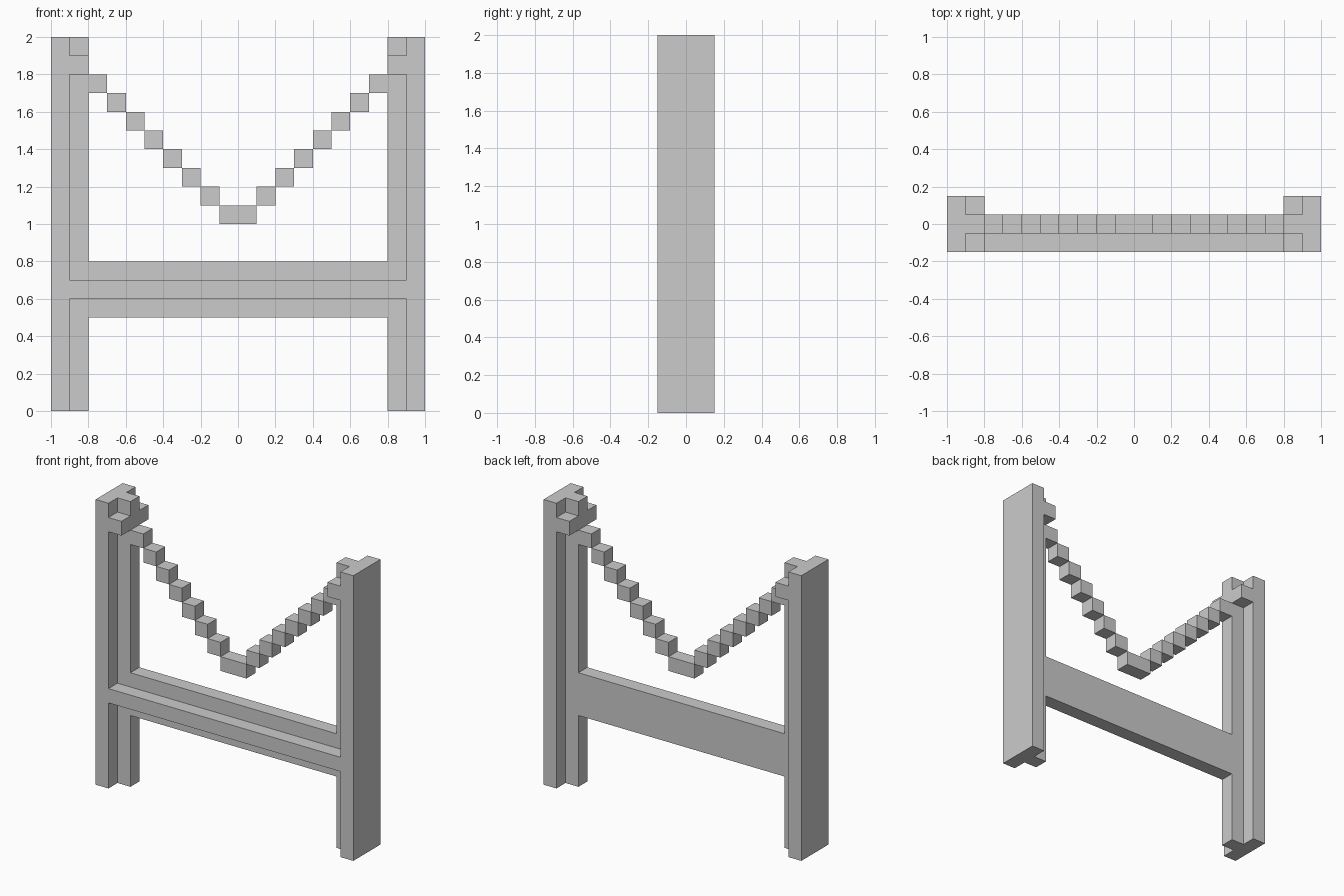
import bpy, bmesh

if "Cube" in bpy.data.objects:
    bpy.data.objects.remove(bpy.data.objects["Cube"])

U = 0.1  # block size


def prism(name, outline, z0, z1):
    """Extrude an (x, y) outline from z0 to z1."""
    bm = bmesh.new()
    base = bm.faces.new([bm.verts.new((x, y, z0)) for x, y in outline])
    top = bmesh.ops.extrude_face_region(bm, geom=[base], use_keep_orig=True)
    verts = [g for g in top["geom"] if isinstance(g, bmesh.types.BMVert)]
    bmesh.ops.translate(bm, vec=(0, 0, z1 - z0), verts=verts)
    bmesh.ops.recalc_face_normals(bm, faces=bm.faces)
    mesh = bpy.data.meshes.new(name)
    bm.to_mesh(mesh)
    bm.free()
    obj = bpy.data.objects.new(name, mesh)
    bpy.context.collection.objects.link(obj)
    return obj


def box(name, x0, x1, y0, y1, z0, z1):
    return prism(name, [(x0, y0), (x1, y0), (x1, y1), (x0, y1)], z0, z1)


for side, s in (("left", -1), ("right", 1)):
    # T-section post: outer flange with a central web facing inward
    tee = [(1, -.15), (1, .15), (.9, .15), (.9, .05),
           (.8, .05), (.8, -.05), (.9, -.05), (.9, -.15)]
    prism(f"{side}_post", [(s * x, y) for x, y in tee], 0, 2)

    # Collar blocks filling the grooves near the top
    xa, xb = sorted((s * .8, s * .9))
    box(f"{side}_front_collar", xa, xb, -.15, -.05, 1.8, 1.9)
    box(f"{side}_back_collar", xa, xb, .05, .15, 1.8, 1.9)

    # Hanging rope steps from the post down to the middle
    for i in range(7):
        xa, xb = sorted((s * (.8 - i * U), s * (.7 - i * U)))
        z = 1.7 - i * U
        box(f"{side}_rope_step_{i + 1}", xa, xb, -.05, .05, z, z + U)

# Lowest rope link
box("rope_middle", -.1, .1, -.05, .05, 1.0, 1.1)

# Cross rail and its front ridge
box("cross_rail", -.8, .8, -.05, .05, .5, .8)
box("rail_ridge", -.9, .9, -.15, -.05, .6, .7)
